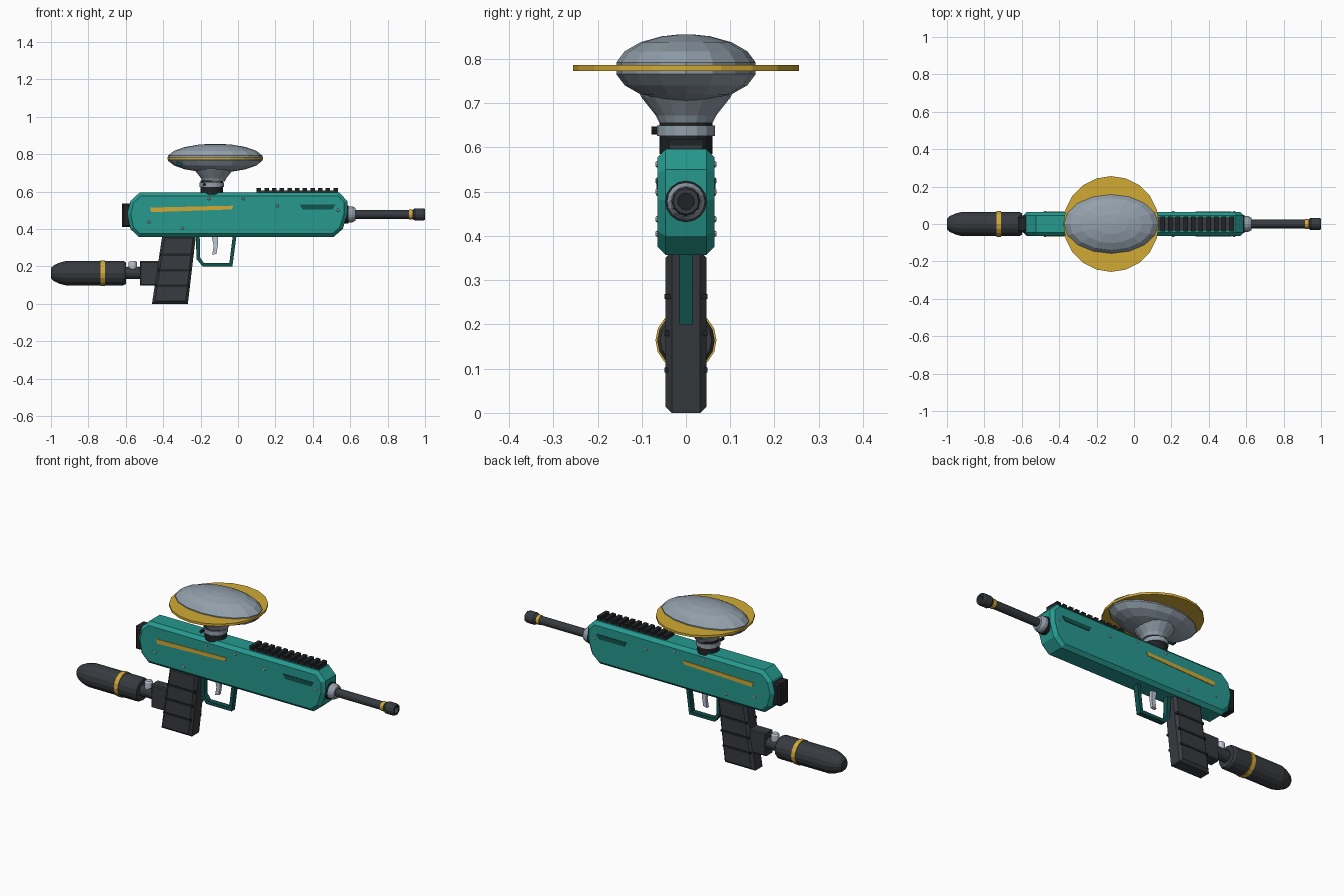
import bpy, bmesh, math
from math import sin, cos, pi, radians

old = bpy.data.objects.get("Cube")
if old:
    bpy.data.objects.remove(old, do_unlink=True)


def material(name, rgb):
    m = bpy.data.materials.new(name)
    m.use_nodes = True
    m.diffuse_color = (*rgb, 1)
    m.node_tree.nodes["Principled BSDF"].inputs["Base Color"].default_value = (*rgb, 1)
    return m


TEAL = material("teal", (0.019, 0.32, 0.275))
DARK_TEAL = material("dark teal", (0.006, 0.085, 0.075))
GOLD = material("gold", (0.64, 0.40, 0.035))
GREY = material("blue grey", (0.29, 0.35, 0.41))
SILVER = material("silver", (0.52, 0.57, 0.65))
CHARCOAL = material("charcoal", (0.038, 0.043, 0.050))
BLACK = material("black", (0.014, 0.016, 0.018))


def finish(name, bm, mat):
    bmesh.ops.recalc_face_normals(bm, faces=bm.faces)
    mesh = bpy.data.meshes.new(name)
    bm.to_mesh(mesh)
    bm.free()
    mesh.materials.append(mat)
    obj = bpy.data.objects.new(name, mesh)
    bpy.context.collection.objects.link(obj)
    return obj


def prism(name, outline, half, mat, y=0, bevel=0):
    """Extrude an x-z outline across y, with optional chamfered side rims."""
    bm = bmesh.new()
    face = bm.faces.new([bm.verts.new((px, y - half, pz)) for px, pz in outline])
    ext = bmesh.ops.extrude_face_region(bm, geom=[face], use_keep_orig=True)
    for v in ext["geom"]:
        if isinstance(v, bmesh.types.BMVert):
            v.co.y += 2 * half
    if bevel:
        rim = [e for e in bm.edges if abs(e.verts[0].co.y - e.verts[1].co.y) < 1e-5]
        bmesh.ops.bevel(bm, geom=rim, offset=bevel, segments=1, affect='EDGES')
    return finish(name, bm, mat)


def box(name, x0, x1, z0, z1, half, mat, y=0, bevel=0):
    return prism(name, [(x0, z0), (x1, z0), (x1, z1), (x0, z1)], half, mat, y, bevel)


def lathe(name, profile, axis, centre, mat, sides=16, squash=1):
    """Turn (position, radius) pairs round an axis, capping both ends."""
    bm = bmesh.new()
    rings = []
    for t, r in profile:
        ring = []
        for i in range(sides):
            a, b = r * cos(2 * pi * i / sides), r * sin(2 * pi * i / sides) * squash
            co = {'X': (t, a, b), 'Y': (a, t, b), 'Z': (a, b, t)}[axis]
            ring.append(bm.verts.new([c + o for c, o in zip(co, centre)]))
        rings.append(ring)
    for lo, hi in zip(rings, rings[1:]):
        for i in range(sides):
            j = (i + 1) % sides
            bm.faces.new((lo[i], lo[j], hi[j], hi[i]))
    bm.faces.new(rings[0])
    bm.faces.new(rings[-1])
    return finish(name, bm, mat)


# Receiver body and rear cap
prism("body", [(-0.525, 0.596), (0.54, 0.596), (0.585, 0.55), (0.585, 0.48),
               (0.56, 0.40), (0.51, 0.357), (-0.53, 0.357), (-0.575, 0.40),
               (-0.592, 0.48), (-0.575, 0.55)], 0.064, TEAL, bevel=0.018)
box("rear_cap", -0.62, -0.57, 0.41, 0.537, 0.045, BLACK, bevel=0.01)

# Side markings and screws on both sides
SCREWS = [(-0.477, 0.438), (-0.297, 0.405), (-0.155, 0.562),
          (0.028, 0.562), (0.21, 0.525), (0.535, 0.50)]
for side, s in (("right", -1), ("left", 1)):
    prism(f"{side}_stripe", [(-0.465, 0.49), (-0.035, 0.505), (-0.025, 0.525),
                             (-0.47, 0.515)], 0.003, GOLD, y=s * 0.064)
    prism(f"{side}_vent", [(0.345, 0.505), (0.505, 0.505), (0.52, 0.53),
                           (0.33, 0.53)], 0.003, DARK_TEAL, y=s * 0.064)
    for n, (x, z) in enumerate(SCREWS):
        lathe(f"{side}_screw_{n}", [(0, 0.008), (s * 0.005, 0.005)], 'Y',
              (x, s * 0.064, z), SILVER, 8)

# Top rail with teeth
box("rail_base", 0.10, 0.535, 0.59, 0.605, 0.036, CHARCOAL)
for n in range(11):
    x = 0.10 + n * 0.041
    box(f"rail_tooth_{n}", x, x + 0.024, 0.60, 0.619, 0.041, BLACK)

# Barrel, collar, ring and hollow muzzle
AXIS = (0, 0, 0.478)
lathe("barrel_collar", [(0.57, 0.043), (0.61, 0.043), (0.628, 0.034)], 'X', AXIS, GREY)
lathe("barrel_seat", [(0.57, 0.047), (0.592, 0.047)], 'X', AXIS, BLACK)
lathe("barrel", [(0.60, 0.023), (0.95, 0.023)], 'X', AXIS, CHARCOAL, 12)
lathe("barrel_ring", [(0.913, 0.026), (0.932, 0.026)], 'X', AXIS, GOLD, 12)
lathe("muzzle", [(0.935, 0.025), (0.945, 0.033), (0.99, 0.033), (1.0, 0.029),
                 (1.0, 0.019), (0.96, 0.019)], 'X', AXIS, CHARCOAL, 12)
lathe("bore", [(0.95, 0.0185), (0.965, 0.0185)], 'X', AXIS, BLACK, 12)

# Slanted grip with ribs
prism("grip", [(-0.46, 0), (-0.268, 0), (-0.225, 0.365), (-0.405, 0.365)],
      0.046, CHARCOAL, bevel=0.014)
for n, z in enumerate((0.097, 0.18, 0.263)):
    x = -0.46 + 0.15 * z
    box(f"grip_rib_{n}", x + 0.006, x + 0.18, z - 0.006, z + 0.006, 0.049, BLACK)

# Trigger and its guard
guard = [(-0.225, 0.365), (-0.222, 0.24), (-0.19, 0.20), (-0.03, 0.20), (-0.008, 0.365)]
inner = [(-0.205, 0.365), (-0.202, 0.247), (-0.182, 0.218), (-0.046, 0.218), (-0.028, 0.365)]
for n in range(4):
    prism(f"trigger_guard_{n}", [guard[n], guard[n + 1], inner[n + 1], inner[n]],
          0.015, DARK_TEAL)
prism("trigger", [(-0.138, 0.262), (-0.115, 0.268), (-0.108, 0.31), (-0.108, 0.365),
                  (-0.142, 0.365), (-0.13, 0.31)], 0.009, SILVER)

# Gas bottle with neck, valve and bracket
BOTTLE = (0, 0, 0.164)
lathe("bottle", [(-1.0, 0.028), (-0.985, 0.042), (-0.955, 0.056), (-0.92, 0.065),
                 (-0.612, 0.065), (-0.60, 0.058)], 'X', BOTTLE, CHARCOAL)
lathe("bottle_band", [(-0.735, 0.069), (-0.711, 0.069)], 'X', BOTTLE, GOLD)
lathe("bottle_neck", [(-0.61, 0.032), (-0.51, 0.032)], 'X', BOTTLE, CHARCOAL, 12)
lathe("valve", [(0.18, 0.022), (0.222, 0.022), (0.23, 0.017)], 'Z', (-0.563, 0, 0),
      SILVER, 12)
box("bottle_bracket", -0.525, -0.42, 0.098, 0.228, 0.034, CHARCOAL, bevel=0.006)

# Hopper neck, clamp and funnel
HUB = (-0.122, 0, 0)
STEM = (-0.14, 0, 0)
lathe("feed_neck", [(0.585, 0.06), (0.66, 0.06)], 'Z', STEM, BLACK)
lathe("clamp", [(0.626, 0.065), (0.65, 0.065)], 'Z', STEM, GREY)
lathe("clamp_bolt", [(-0.078, 0.009), (-0.05, 0.009)], 'Y', (-0.18, 0, 0.638), BLACK, 8)
lathe("funnel", [(0.655, 0.06), (0.672, 0.068), (0.715, 0.102), (0.74, 0.11)],
      'Z', (-0.13, 0, 0), GREY)

# Oval hopper shell with a round gold rim
shell = [(0.779 + 0.077 * sin(radians(a)), 0.256 * cos(radians(a)))
         for a in (-85, -70, -50, -30, -10, 10, 30, 50, 70, 85)]
lathe("hopper", shell, 'Z', HUB, GREY, 16, squash=0.625)
lathe("hopper_rim", [(0.773, 0.256), (0.786, 0.256)], 'Z', HUB, GOLD, 20)
box("hopper_latch", -0.325, -0.30, 0.738, 0.762, 0.012, DARK_TEAL, y=-0.075)
